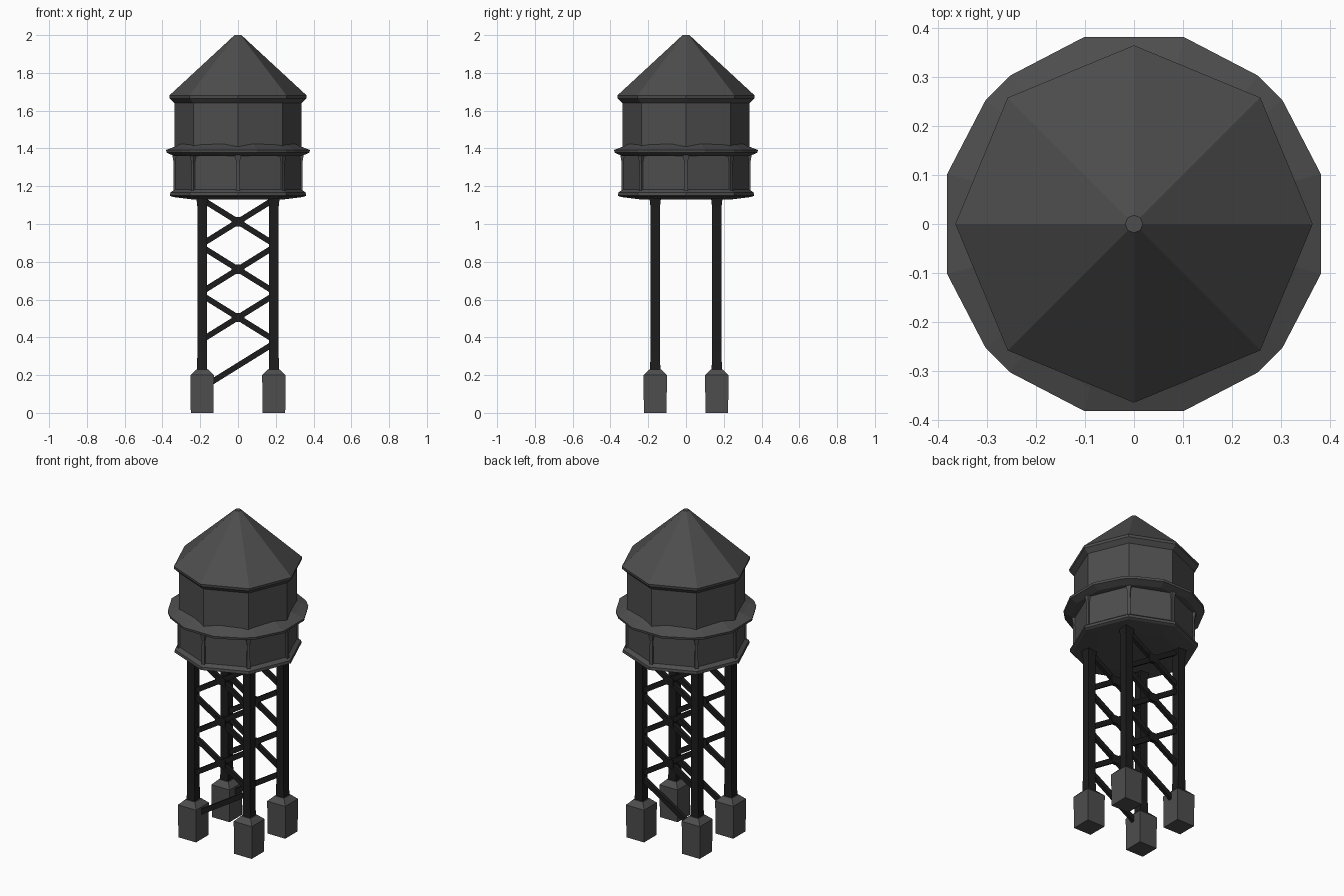
import bpy, bmesh, math
from mathutils import Vector

if "Cube" in bpy.data.objects:
    bpy.data.objects.remove(bpy.data.objects["Cube"])


def material(name, value):
    m = bpy.data.materials.new(name)
    m.diffuse_color = (value, value, value, 1)
    m.use_nodes = True
    m.node_tree.nodes["Principled BSDF"].inputs["Base Color"].default_value = m.diffuse_color
    return m


PAINT = material("dark_grey_paint", 0.075)
IRON = material("black_iron", 0.012)
OCT = [k * 45 for k in range(8)]
RING = [q * 90 + a for q in range(4) for a in (15, 40, 50, 75)]


def finish(name, bm, mat):
    bmesh.ops.recalc_face_normals(bm, faces=bm.faces)
    me = bpy.data.meshes.new(name)
    bm.to_mesh(me)
    bm.free()
    ob = bpy.data.objects.new(name, me)
    bpy.context.collection.objects.link(ob)
    me.materials.append(mat)
    return ob


def loft(name, profile, angles, mat=PAINT, closed=False):
    """Sweep a (radius, z) profile round the z axis through the given angles."""
    bm = bmesh.new()
    rows = [[bm.verts.new((r * math.cos(math.radians(a)), r * math.sin(math.radians(a)), z))
             for a in angles] for r, z in profile]
    n = len(angles)
    pairs = list(zip(rows, rows[1:])) + ([(rows[-1], rows[0])] if closed else [])
    for lo, hi in pairs:
        for i in range(n):
            j = (i + 1) % n
            bm.faces.new((lo[i], lo[j], hi[j], hi[i]))
    if not closed:
        bm.faces.new(rows[0][::-1])
        bm.faces.new(rows[-1])
    return finish(name, bm, mat)


def square_column(name, x, y, profile, mat):
    """Square column from (half width, z) steps."""
    ob = loft(name, [(h * math.sqrt(2), z) for h, z in profile], [45, 135, 225, 315], mat)
    ob.location = (x, y, 0)
    return ob


def brace(name, a, b, height, depth):
    """Flat bar between two points in a plane of constant y."""
    a, b = Vector(a), Vector(b)
    d = b - a
    bm = bmesh.new()
    bmesh.ops.create_cube(bm, size=1)
    bmesh.ops.scale(bm, vec=(d.length, depth, height), verts=bm.verts)
    ob = finish(name, bm, IRON)
    ob.location = (a + b) / 2
    ob.rotation_euler.y = -math.atan2(d.z, d.x)
    return ob


# Tank: conical roof, octagonal wall, balcony ring and flared floor
loft("roof", [(0.325, 1.63), (0.362, 1.665), (0.364, 1.68), (0.018, 2.0)], OCT)
loft("tank_wall", [(0.335, 1.15), (0.335, 1.65)], OCT)
loft("balcony_ring", [(0.30, 1.36), (0.35, 1.36), (0.392, 1.378), (0.394, 1.392),
                      (0.345, 1.41), (0.30, 1.43)], RING, closed=True)
loft("tank_floor", [(0.24, 1.13), (0.345, 1.143), (0.36, 1.15), (0.358, 1.167),
                    (0.325, 1.19)], OCT)

# Slim posts on the lower wall corners, spreading out under the ring
for k, a in enumerate(OCT):
    post = loft(f"balcony_post_{k + 1}", [(0.014, 1.15), (0.012, 1.32), (0.024, 1.375)],
                [45, 135, 225, 315])
    t = math.radians(a)
    post.location = (0.332 * math.cos(t), 0.332 * math.sin(t), 0)
    post.rotation_euler.z = t

# Four legs on block footings
LX, LY = 0.19, 0.163
for sx, side in ((-1, "left"), (1, "right")):
    for sy, end in ((-1, "front"), (1, "back")):
        square_column(f"{end}_{side}_footing", sx * LX, sy * LY,
                      [(0.060, 0.0), (0.062, 0.2), (0.032, 0.23)], PAINT)
        square_column(f"{end}_{side}_leg", sx * LX, sy * LY,
                      [(0.028, 0.2), (0.025, 0.32), (0.025, 1.09), (0.032, 1.15)], IRON)

# Crossed braces on the front and back; only one bar in the lowest bay
for y, end in ((-LY, "front"), (LY, "back")):
    for k, z in enumerate((0.25, 0.505, 0.76, 1.012)):
        h = 0.118
        brace(f"{end}_rising_brace_{k + 1}", (-LX, y, z - h), (LX, y, z + h), 0.03, 0.022)
        if k:
            brace(f"{end}_falling_brace_{k + 1}", (-LX, y, z + h), (LX, y, z - h), 0.03, 0.02)
            # joint plate
            brace(f"{end}_joint_plate_{k + 1}", (-0.035, y, z), (0.035, y, z), 0.05, 0.024)
